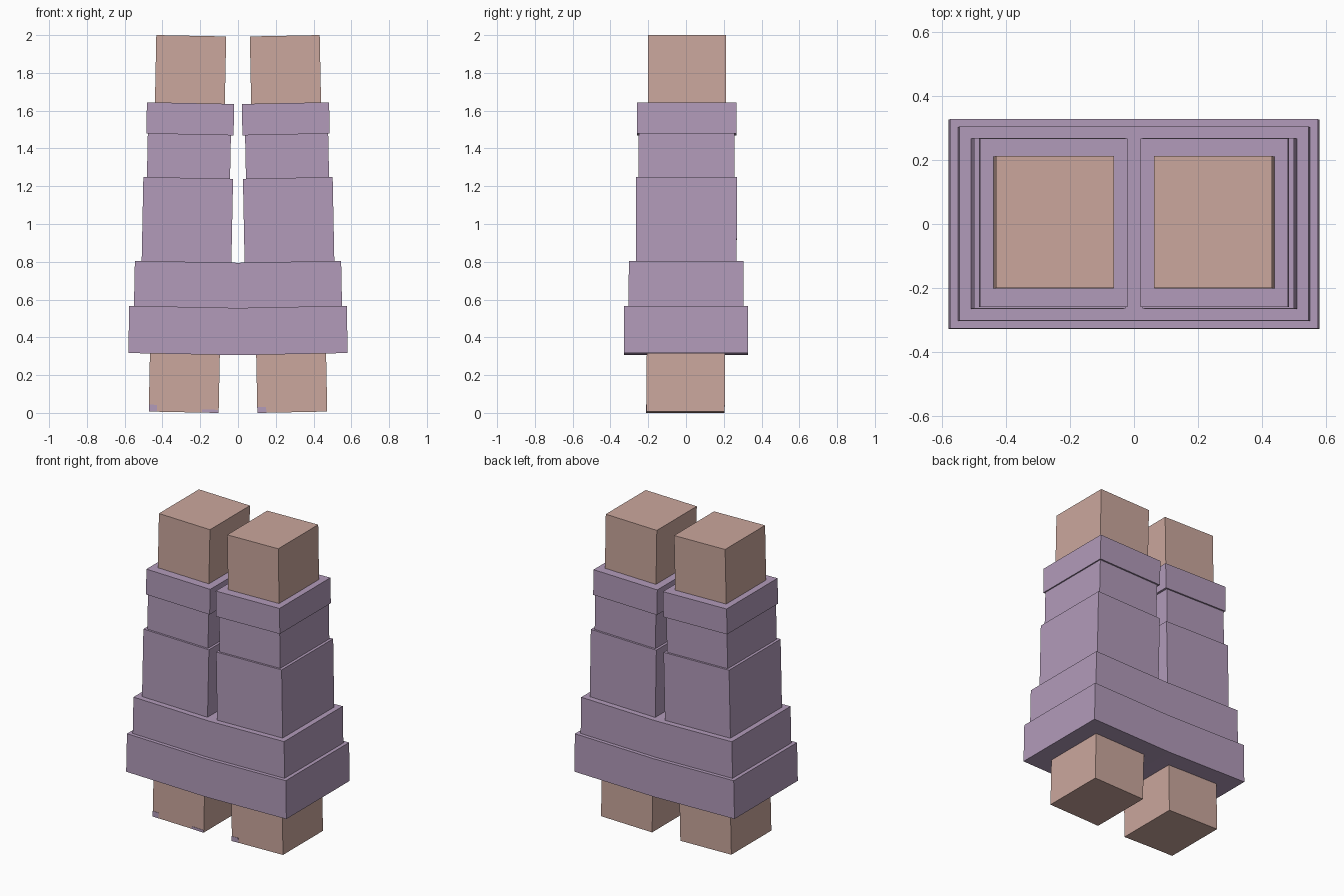
import bpy
import bmesh

cube = bpy.data.objects.get("Cube")
if cube:
    bpy.data.objects.remove(cube, do_unlink=True)

TILT = 0.02    # sideways lean of each half
LEAN = 0.004   # slight lean towards the back


def material(name, color):
    mat = bpy.data.materials.new(name)
    mat.use_nodes = True
    mat.diffuse_color = color
    mat.node_tree.nodes["Principled BSDF"].inputs["Base Color"].default_value = color
    return mat


skin = material("warm skin", (0.597, 0.386, 0.337, 1))
cloth = material("lilac cloth", (0.445, 0.328, 0.491, 1))


def block(name, x, y, z, mat, mirrored=True):
    """Leaning box between the (low, high) pairs, mirrored to the right side."""
    bm = bmesh.new()
    bmesh.ops.create_cube(bm, size=1)
    side = -1 if x[0] + x[1] < 0 else 1
    for v in bm.verts:
        px, py, pz = (r[0] if c < 0 else r[1] for c, r in zip(v.co, (x, y, z)))
        on_centre = px == 0
        v.co = (0 if on_centre else px + side * TILT * (1 - pz),
                py + LEAN * (pz - 0.5),
                pz + TILT * (abs(px) - 0.27))
    # Halves that meet in the middle need no inner wall
    inner = [f for f in bm.faces if all(abs(v.co.x) < 1e-6 for v in f.verts)]
    bmesh.ops.delete(bm, geom=inner, context='FACES')
    mesh = bpy.data.meshes.new(name)
    bm.to_mesh(mesh)
    bm.free()
    mesh.materials.append(mat)
    obj = bpy.data.objects.new(name, mesh)
    bpy.context.collection.objects.link(obj)
    if mirrored:
        obj.modifiers.new("mirror", 'MIRROR')
    return obj


# Pair of inner limbs running the full height
block("limbs", (0.0825, 0.4525), (-0.207, 0.207), (0.0035, 1.9965), skin)

# Cloth tiers: name, inner x, outer x, half depth, bottom, top
tiers = [
    ("hem_tier", 0, 0.567, 0.328, 0.311, 0.561),
    ("waist_tier", 0, 0.542, 0.304, 0.55, 0.80),
    ("long_sleeves", 0.031, 0.506, 0.267, 0.78, 1.244),
    ("upper_sleeves", 0.047, 0.487, 0.254, 1.23, 1.50),
    ("cuffs", 0.033, 0.495, 0.264, 1.474, 1.64),
]
for name, inner, outer, depth, low, high in tiers:
    block(name, (inner, outer), (-depth, depth), (low, high), cloth)

# Small cloth-coloured marks on the front of the feet
marks = [(-0.4525, -0.41, 0.04), (-0.17, -0.0825, 0.02), (0.0825, 0.13, 0.035)]
for i, (left, right, top) in enumerate(marks):
    block(f"foot_mark_{i + 1}", (left, right), (-0.209, -0.206),
          (0.004, top), cloth, mirrored=False)
